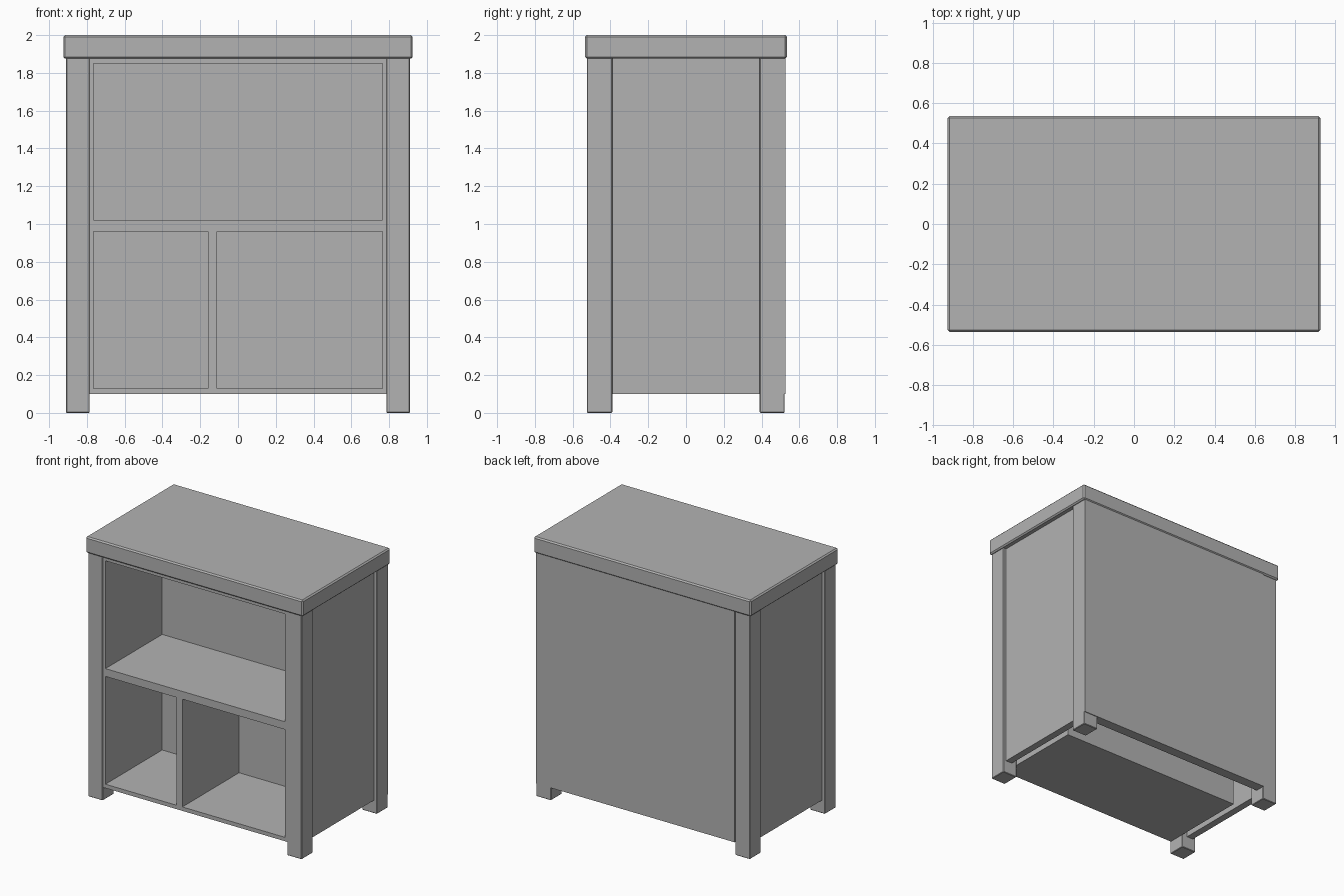
import bpy
import bmesh

cube = bpy.data.objects.get("Cube")
if cube:
    bpy.data.objects.remove(cube, do_unlink=True)

grey = bpy.data.materials.new("plain_grey")
grey.use_nodes = True
colour = (0.45, 0.45, 0.45, 1)
grey.diffuse_color = colour
grey.node_tree.nodes["Principled BSDF"].inputs["Base Color"].default_value = colour


def board(name, xs, ys, zs, bevel=0):
    """Box spanning the given ranges, with optional chamfered edges."""
    bm = bmesh.new()
    bmesh.ops.create_cube(bm, size=1)
    for v in bm.verts:
        v.co = [lo + (c + 0.5) * (hi - lo) for c, (lo, hi) in zip(v.co, (xs, ys, zs))]
    if bevel:
        bmesh.ops.bevel(bm, geom=bm.edges[:], offset=bevel, segments=1,
                        affect='EDGES', profile=0.5)
    mesh = bpy.data.meshes.new(name)
    bm.to_mesh(mesh)
    bm.free()
    mesh.materials.append(grey)
    obj = bpy.data.objects.new(name, mesh)
    bpy.context.collection.objects.link(obj)
    return obj


def span(side, a, b):
    return tuple(sorted((side * a, side * b)))


# Main levels
base, shelf_top, under = 0.10, 1.02, 1.88
front, back = -0.52, 0.19

# Table top
board("top_slab", (-0.925, 0.925), (-0.535, 0.535), (under - 0.005, 2), 0.01)

# Legs and recessed side panels, mirrored
for side, label in ((1, "left"), (-1, "right")):
    xs = span(side, 0.785, 0.91)
    board(f"front_{label}_leg", xs, (-0.525, -0.39), (0, under), 0.004)
    board(f"back_{label}_leg", xs, (0.39, 0.522), (0, under), 0.004)
    board(f"{label}_side_panel", span(side, 0.83, 0.885), (-0.4, 0.4), (base, under))
    board(f"{label}_cabinet_wall", span(side, 0.765, 0.785), (front, back), (base, under))

# Back panel
board("back_panel", (-0.785, 0.908), (0.45, 0.528), (base, under))

# Open cabinet
inner = (-0.765, 0.765)
depth = (front, back)
board("cabinet_floor", inner, depth, (base, 0.13))
board("middle_shelf", inner, depth, (0.96, shelf_top))
board("cabinet_ceiling", inner, depth, (1.85, under))
board("cabinet_divider", (-0.16, -0.11), depth, (0.13, 0.96))
board("cabinet_back", inner, (back - 0.02, back), (0.13, 1.85))
